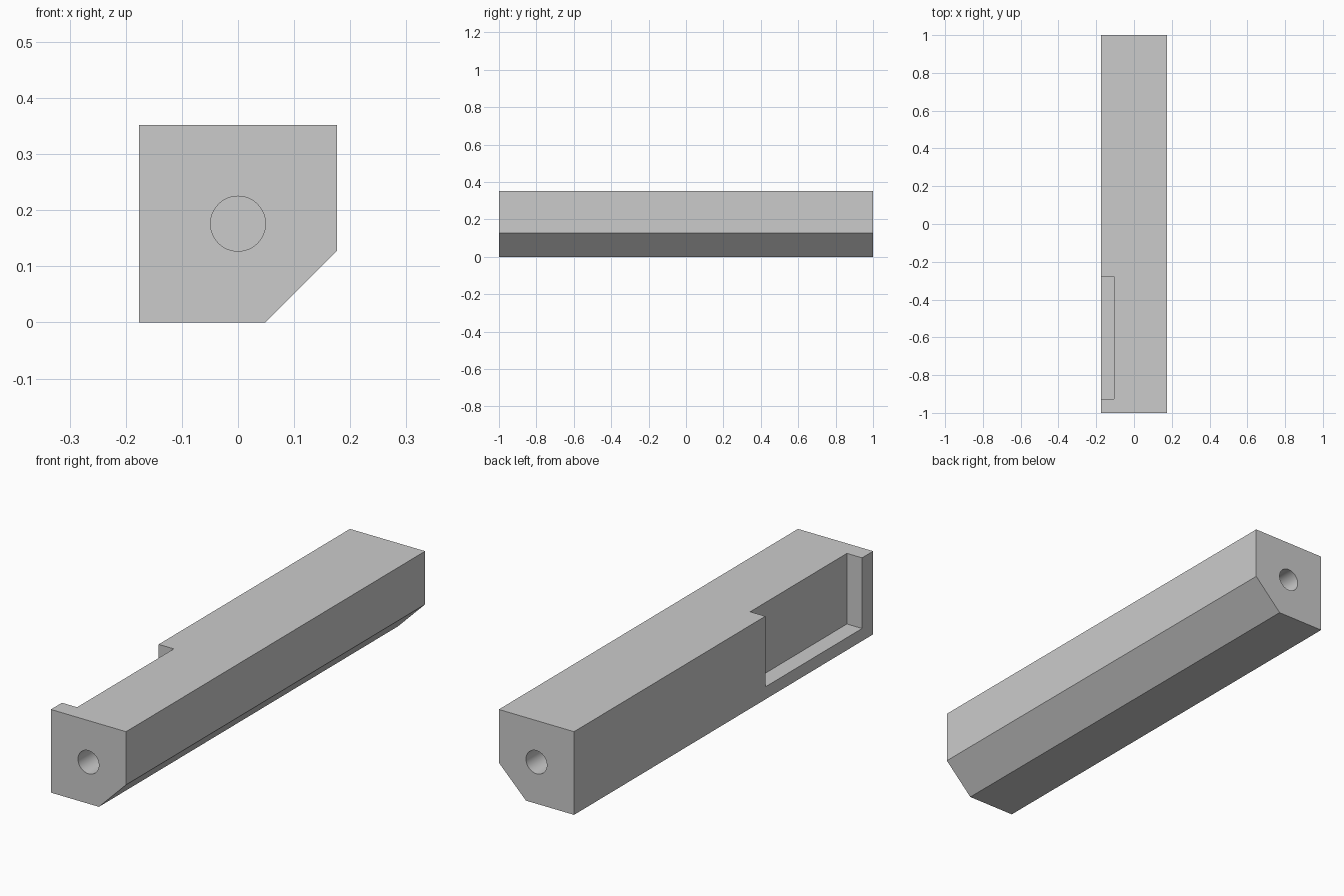
import bpy
import bmesh
from math import radians
from mathutils import Matrix, Vector

if "Cube" in bpy.data.objects:
    bpy.data.objects.remove(bpy.data.objects["Cube"], do_unlink=True)

HALF = 0.176          # half of the bar's width and height
LENGTH = 2.0
CHAMFER = 0.127
BORE_RADIUS = 0.049
BORE_DEPTH = 0.25

grey = bpy.data.materials.new("plain grey")
grey.use_nodes = True
colour = (0.6, 0.6, 0.6, 1)
grey.diffuse_color = colour
grey.node_tree.nodes["Principled BSDF"].inputs["Base Color"].default_value = colour


def add_object(name, bm):
    bmesh.ops.recalc_face_normals(bm, faces=bm.faces)
    mesh = bpy.data.meshes.new(name)
    bm.to_mesh(mesh)
    bm.free()
    mesh.materials.append(grey)
    obj = bpy.data.objects.new(name, mesh)
    bpy.context.collection.objects.link(obj)
    return obj


def box(name, low, high):
    low, high = Vector(low), Vector(high)
    bm = bmesh.new()
    bmesh.ops.create_cube(bm, size=1, matrix=Matrix.Translation((low + high) / 2)
                          @ Matrix.Diagonal((high - low).to_4d()))
    return add_object(name, bm)


def bore(name, y):
    bm = bmesh.new()
    bmesh.ops.create_cone(bm, cap_ends=True, segments=48, radius1=BORE_RADIUS,
                          radius2=BORE_RADIUS, depth=2 * BORE_DEPTH,
                          matrix=Matrix.Translation((0, y, HALF))
                          @ Matrix.Rotation(radians(90), 4, "X"))
    return add_object(name, bm)


# Square bar with one lower edge cut off
profile = [(-HALF, 0), (HALF - CHAMFER, 0), (HALF, CHAMFER),
           (HALF, 2 * HALF), (-HALF, 2 * HALF)]
bm = bmesh.new()
end = bm.faces.new([bm.verts.new((x, -LENGTH / 2, z)) for x, z in profile])
swept = bmesh.ops.extrude_face_region(bm, geom=[end], use_keep_orig=True)
bmesh.ops.translate(bm, vec=(0, LENGTH, 0),
                    verts=[v for v in swept["geom"] if isinstance(v, bmesh.types.BMVert)])
bar = add_object("chamfered_bar", bm)

# Side pocket open at the top, and a blind bore in each end
cutters = [box("pocket_cutter", (-0.3, -0.926, 0.053), (-0.105, -0.279, 0.5)),
           bore("front_bore_cutter", -LENGTH / 2),
           bore("back_bore_cutter", LENGTH / 2)]

bpy.ops.object.select_all(action="DESELECT")
bar.select_set(True)
bpy.context.view_layer.objects.active = bar
for cutter in cutters:
    cutter.hide_render = True
    cut = bar.modifiers.new(cutter.name, "BOOLEAN")
    cut.operation = "DIFFERENCE"
    cut.solver = "EXACT"
    cut.object = cutter
    bpy.ops.object.modifier_apply(modifier=cut.name)
    bpy.data.objects.remove(cutter, do_unlink=True)

# Round bores, sharp edges
bpy.ops.object.shade_smooth_by_angle(angle=radians(30))
